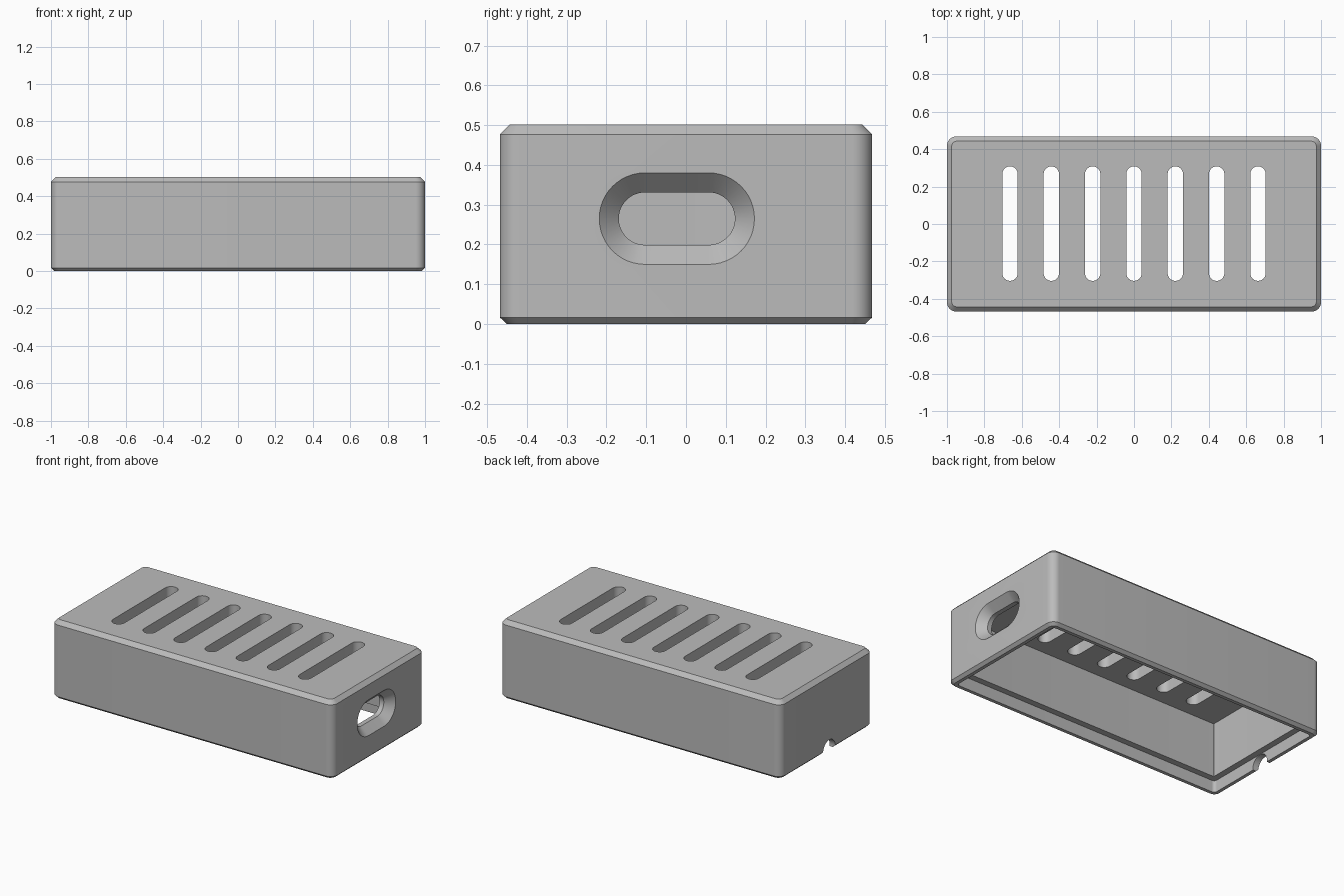
import bpy, bmesh, math
from mathutils import Matrix, Vector

cube = bpy.data.objects.get("Cube")
if cube:
    bpy.data.objects.remove(cube, do_unlink=True)

grey = bpy.data.materials.new("plain_grey")
grey.use_nodes = True
GREY = (0.5, 0.5, 0.5, 1)
grey.diffuse_color = GREY
grey.node_tree.nodes["Principled BSDF"].inputs["Base Color"].default_value = GREY

ARC = 12  # segments per quarter turn


def rounded_rect(hx, hy, r):
    """Outline of a rectangle with half sizes hx, hy and corner radius r."""
    pts = []
    for q, (sx, sy) in enumerate([(1, 1), (-1, 1), (-1, -1), (1, -1)]):
        for i in range(ARC + 1):
            a = math.pi / 2 * (q + i / ARC)
            pts.append((sx * (hx - r) + r * math.cos(a), sy * (hy - r) + r * math.sin(a)))
    return pts


def loft(name, rings, matrix=Matrix()):
    """Capped skin through rings of (half x, half y, radius, height)."""
    bm = bmesh.new()
    loops = [[bm.verts.new((x, y, w)) for x, y in rounded_rect(hx, hy, r)]
             for hx, hy, r, w in rings]
    for a, b in zip(loops, loops[1:]):
        for i in range(len(a)):
            j = (i + 1) % len(a)
            bm.faces.new((a[i], a[j], b[j], b[i]))
    bm.faces.new(loops[0][::-1])
    bm.faces.new(loops[-1])
    bmesh.ops.remove_doubles(bm, verts=bm.verts, dist=1e-5)
    bmesh.ops.recalc_face_normals(bm, faces=bm.faces)
    bm.transform(matrix)
    mesh = bpy.data.meshes.new(name)
    bm.to_mesh(mesh)
    bm.free()
    mesh.materials.append(grey)
    obj = bpy.data.objects.new(name, mesh)
    bpy.context.collection.objects.link(obj)
    return obj


def cut(target, cutter):
    """Subtract the cutter from the target and discard it."""
    mod = target.modifiers.new("cut", "BOOLEAN")
    mod.operation, mod.solver, mod.object = "DIFFERENCE", "EXACT", cutter
    bpy.context.view_layer.objects.active = target
    bpy.ops.object.modifier_apply(modifier=mod.name)
    bpy.data.objects.remove(cutter, do_unlink=True)


L, W, H = 1.0, 0.468, 0.502   # half length, half width, height
WALL, LIP, STEP = 0.08, 0.04, 0.075


def shell_ring(inset, radius, z):
    return (L - inset, W - inset, radius, z)


# Case: open underneath, with a stepped seat for a lid inside the rim
case = loft("case_shell", [
    shell_ring(WALL, 0.003, H - WALL),
    shell_ring(WALL, 0.003, STEP),
    shell_ring(LIP, 0.02, STEP),
    shell_ring(LIP, 0.02, 0),
    shell_ring(0.018, 0.035, 0),
    shell_ring(0, 0.05, 0.017),
    shell_ring(0, 0.05, H - 0.025),
    shell_ring(0.025, 0.028, H),
])

# Row of vent slots through the top
for i in range(-3, 4):
    vent = [(0.041, 0.306, 0.041, z) for z in (H - 0.15, H + 0.1)]
    cut(case, loft("vent_cutter", vent, Matrix.Translation((i * 0.221, 0.002, 0))))

# Maps a profile's x, y, height to the case's y, z, x
SIDEWAYS = Matrix(((0, 0, 1, 0), (1, 0, 0, 0), (0, 1, 0, 0), (0, 0, 0, 1)))

# Countersunk port in the left end
port = [(0.08 + r, r, r, x) for r, x in
        ((0.066, 0.85), (0.066, L - 0.05), (0.115, L), (0.164, L + 0.05))]
cut(case, loft("port_cutter", port, Matrix.Translation((0, -0.023, 0.265)) @ SIDEWAYS))

# Cable notch in the rim of the right end
notch = [(0.062, 0.062, 0.062, x) for x in (-1.1, -0.9)]
cut(case, loft("notch_cutter", notch, Matrix.Translation((0, -0.025, 0.012)) @ SIDEWAYS))

case.select_set(True)
bpy.context.view_layer.objects.active = case
bpy.ops.object.shade_smooth_by_angle(angle=math.radians(30))
